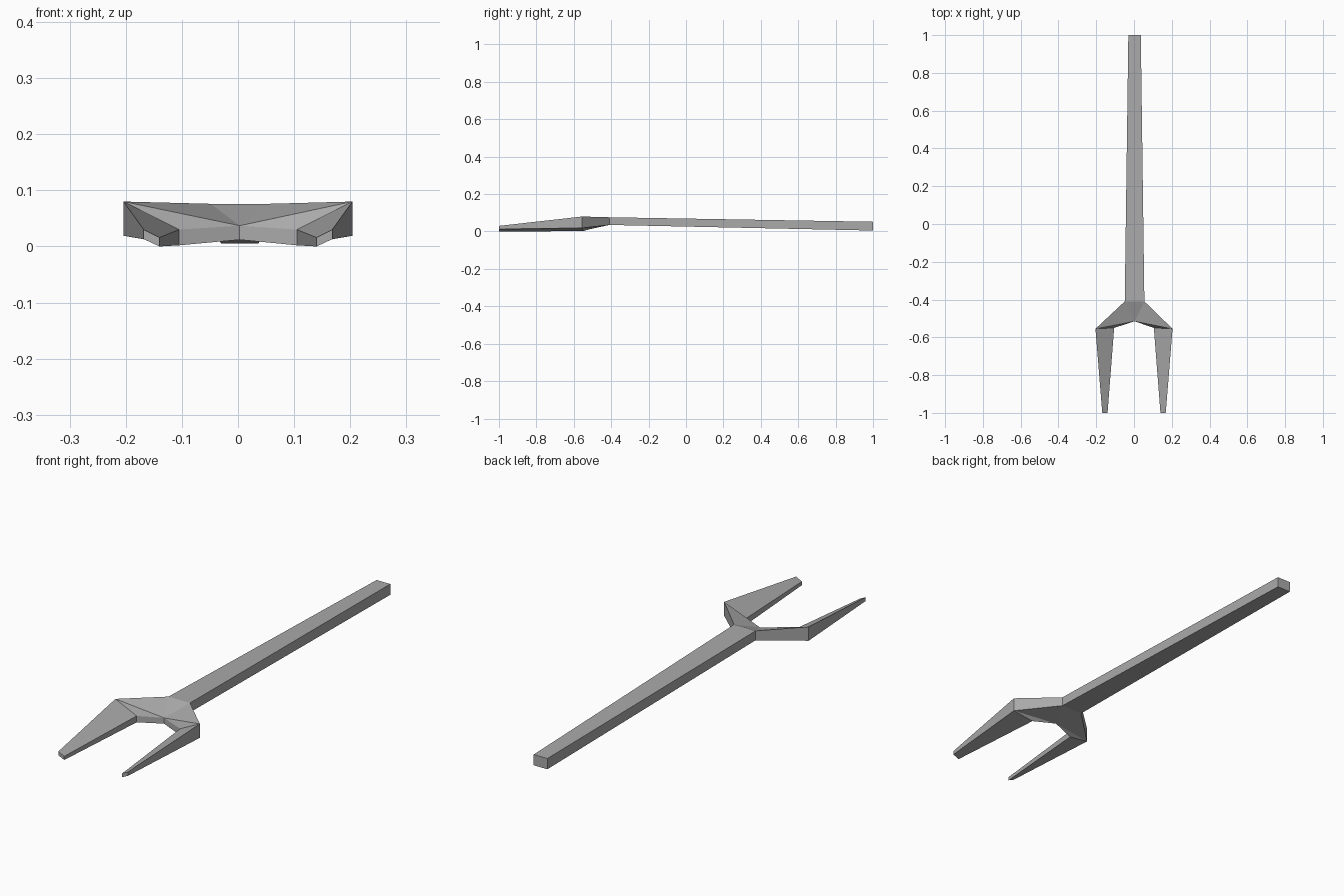
import bpy
import bmesh

old = bpy.data.objects.get("Cube")
if old:
    bpy.data.objects.remove(old, do_unlink=True)

grey = bpy.data.materials.new("plain_grey")
grey.use_nodes = True
colour = (0.4, 0.4, 0.4, 1)
grey.diffuse_color = colour
grey.node_tree.nodes["Principled BSDF"].inputs["Base Color"].default_value = colour

MID = 0.003  # the shaft sits slightly off the centre line


def finish(name, bm):
    bmesh.ops.remove_doubles(bm, verts=bm.verts, dist=0.0005)
    bmesh.ops.recalc_face_normals(bm, faces=bm.faces)
    mesh = bpy.data.meshes.new(name)
    bm.to_mesh(mesh)
    bm.free()
    mesh.materials.append(grey)
    bpy.context.collection.objects.link(bpy.data.objects.new(name, mesh))


def bridge(bm, a, b, split=False):
    """Join two four-point rings; split cuts each quad along one diagonal."""
    for i in range(4):
        j = (i + 1) % 4
        if split and i in (1, 3):
            p, q, r, s = (a[i], a[j], b[j], b[i])
            tris = ((p, r, s), (p, q, r)) if i == 1 else ((q, r, s), (q, s, p))
            # the diagonal runs from the crotch out to the shoulder
            for t in tris:
                bm.faces.new(t)
        else:
            bm.faces.new((a[i], a[j], b[j], b[i]))


def ring(bm, points):
    return [bm.verts.new(p) for p in points]


# Shaft: a tapered square bar, open where it meets the fork head
COLLAR_Y, COLLAR_W, COLLAR_LOW, COLLAR_TOP = -0.41, 0.052, 0.035, 0.076


def bar_section(y, w, low, top):
    return [(MID - w, y, low), (MID + w, y, low), (MID + w, y, top), (MID - w, y, top)]


bm = bmesh.new()
front = ring(bm, bar_section(COLLAR_Y, COLLAR_W, COLLAR_LOW, COLLAR_TOP))
back = ring(bm, bar_section(1.0, 0.033, 0.005, 0.052))
bridge(bm, front, back)
bm.faces.new(back)
finish("shaft", bm)

# Fork head: on each side a loft from collar to shoulder to prong tip
bm = bmesh.new()
collars = []
for s in (-1, 1):
    cx = MID + s * COLLAR_W
    # ring order: inner top, inner low, outer low, outer top
    root = ring(bm, [(MID, -0.515, 0.037), (MID, -0.515, 0.012),
                     (cx, COLLAR_Y, COLLAR_LOW), (cx, COLLAR_Y, COLLAR_TOP)])
    shoulder = ring(bm, [(s * 0.105, -0.55, 0.03), (s * 0.105, -0.55, 0.002),
                         (s * 0.204, -0.555, 0.019), (s * 0.204, -0.555, 0.08)])
    tip = ring(bm, [(s * 0.14, -1, 0.016), (s * 0.14, -1, 0),
                    (s * 0.168, -1, 0.013), (s * 0.168, -1, 0.03)])
    bridge(bm, root, shoulder, split=True)
    bridge(bm, shoulder, tip)
    bm.faces.new(tip)
    collars.append(root)

# Middle triangles between the two sides, above and below
right, left = collars
bm.faces.new((right[0], left[3], right[3]))
bm.faces.new((right[1], right[2], left[2]))
finish("fork_head", bm)
